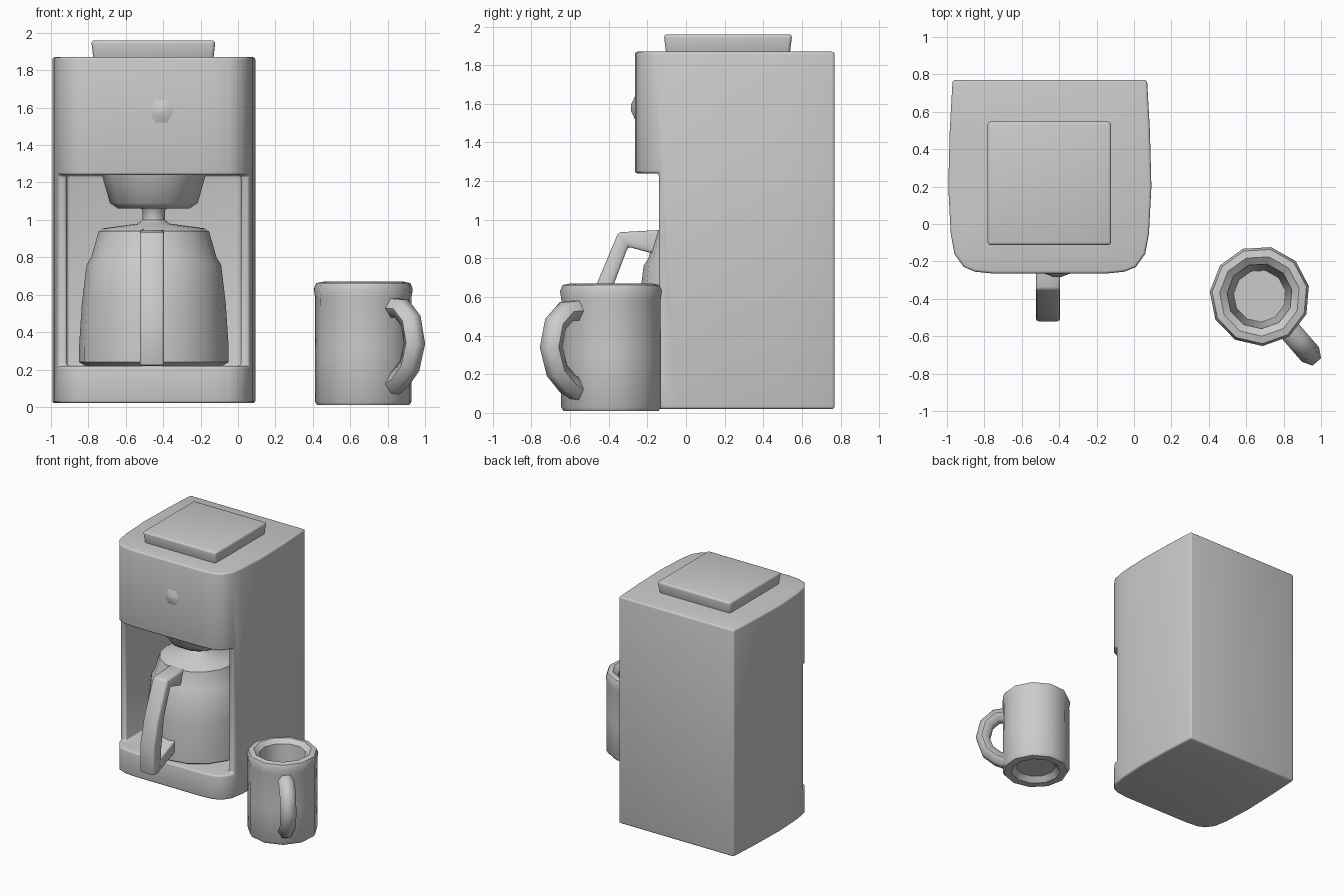
import bpy, bmesh, math
from mathutils import Vector

if "Cube" in bpy.data.objects:
    bpy.data.objects.remove(bpy.data.objects["Cube"], do_unlink=True)

grey = bpy.data.materials.new("light_grey")
grey.use_nodes = True
COLOUR = (0.6, 0.6, 0.6, 1)
grey.diffuse_color = COLOUR
grey.node_tree.nodes["Principled BSDF"].inputs["Base Color"].default_value = COLOUR


def activate(ob):
    bpy.ops.object.select_all(action="DESELECT")
    ob.select_set(True)
    bpy.context.view_layer.objects.active = ob


def finish(bm, name):
    bmesh.ops.recalc_face_normals(bm, faces=bm.faces)
    me = bpy.data.meshes.new(name)
    bm.to_mesh(me)
    bm.free()
    me.materials.append(grey)
    ob = bpy.data.objects.new(name, me)
    bpy.context.collection.objects.link(ob)
    return ob


def prism(name, outline, lo, hi, place=lambda a, b, h: (a, b, h)):
    """Extrude a flat outline between two heights."""
    bm = bmesh.new()
    rings = [[bm.verts.new(place(a, b, h)) for a, b in outline] for h in (lo, hi)]
    for ring in rings:
        bm.faces.new(ring)
    n = len(outline)
    for i in range(n):
        j = (i + 1) % n
        bm.faces.new((rings[0][i], rings[0][j], rings[1][j], rings[1][i]))
    return finish(bm, name)


def lathe(name, profile, x, y, sides, turn=0):
    """Revolve (radius, height) points; both ends are closed."""
    bm = bmesh.new()
    rings = []
    for r, z in profile:
        angles = [turn + math.tau * i / sides for i in range(sides)]
        rings.append([bm.verts.new((x + r * math.cos(a), y + r * math.sin(a), z))
                      for a in angles])
    for low, high in zip(rings, rings[1:]):
        for i in range(sides):
            j = (i + 1) % sides
            bm.faces.new((low[i], low[j], high[j], high[i]))
    bm.faces.new(rings[0])
    bm.faces.new(rings[-1])
    return finish(bm, name)


def bevel(ob, width, segments=3, angle=50):
    activate(ob)
    mod = ob.modifiers.new("bevel", "BEVEL")
    mod.width, mod.segments = width, segments
    mod.limit_method, mod.angle_limit = "ANGLE", math.radians(angle)
    bpy.ops.object.modifier_apply(modifier=mod.name)


def smooth(ob, angle=45):
    activate(ob)
    bpy.ops.object.shade_smooth_by_angle(angle=math.radians(angle))


CX, CY = -0.45, 0.14          # machine centre line and carafe centre

# Machine body: bowed sides and rounded front corners
half = [(0.52, 0.77), (0.535, 0.5), (0.543, 0.2), (0.53, -0.05),
        (0.51, -0.16), (0.46, -0.23), (0.4, -0.255), (0.3, -0.265)]
plan = [(CX + w, y) for w, y in half] + [(CX - w, y) for w, y in reversed(half)]
body = prism("machine_body", plan, 0.02, 1.87)

# Carafe bay: full width at the front, walled further back
bay = [(0.8, -0.6), (0.8, -0.14), (0.465, -0.14), (0.465, 0.62)]
bay_plan = [(CX + w, y) for w, y in bay] + [(CX - w, y) for w, y in reversed(bay)]
cutter = prism("bay_cutter", bay_plan, 0.22, 1.24)
cutter.hide_render = True
activate(body)
cut = body.modifiers.new("bay", "BOOLEAN")
cut.operation, cut.solver, cut.object = "DIFFERENCE", "EXACT", cutter
bpy.ops.object.modifier_apply(modifier=cut.name)
bpy.data.objects.remove(cutter, do_unlink=True)
bevel(body, 0.022)
smooth(body)

# Reservoir lid
lid = prism("lid", [(-0.785, -0.115), (-0.12, -0.115), (-0.12, 0.55), (-0.785, 0.55)],
            1.85, 1.96)
for v in lid.data.vertices:
    if v.co.z < 1.9:
        v.co.x = CX + (v.co.x - CX) * 0.96
        v.co.y = 0.2175 + (v.co.y - 0.2175) * 0.96
bevel(lid, 0.018)
smooth(lid)

# Small raised button on the front of the head
button = lathe("button", [(0.075, 0), (0.02, 0.022)], 0, 0, 6)
button.rotation_euler.x = math.pi / 2
button.location = (-0.41, -0.262, 1.58)
smooth(button, 60)

# Filter basket
basket = lathe("filter_basket", [(0.19, 1.06), (0.235, 1.09), (0.28, 1.25)],
               CX, CY, 10)
smooth(basket, 40)

# Carafe with shoulder, lid and knob
carafe = lathe("carafe", [(0.36, 0.215), (0.4, 0.24), (0.4, 0.32), (0.385, 0.55),
                          (0.36, 0.76), (0.335, 0.8), (0.295, 0.94)], CX, CY, 16)
smooth(carafe)
carafe_lid = lathe("carafe_lid", [(0.295, 0.935), (0.27, 0.955), (0.085, 0.98),
                                  (0.06, 1.0), (0.06, 1.05), (0.075, 1.07)], CX, CY, 16)
smooth(carafe_lid)

# Carafe handle: side outline given as (y, z), extruded across x
loop = [(-0.08, 0.95), (-0.35, 0.935), (-0.47, 0.65), (-0.52, 0.45), (-0.52, 0.22),
        (-0.44, 0.22), (-0.41, 0.45), (-0.38, 0.65), (-0.3, 0.86), (-0.08, 0.8)]
handle = prism("carafe_handle", loop, CX - 0.075, CX + 0.055, lambda a, b, h: (h, a, b))
bevel(handle, 0.015, 2)
smooth(handle)
brace = prism("handle_brace", [(-0.46, 0.22), (-0.2, 0.32), (-0.2, 0.42), (-0.46, 0.32)],
              CX - 0.07, CX + 0.05, lambda a, b, h: (h, a, b))
bevel(brace, 0.01, 2)
smooth(brace)

# Mug: recessed foot, thick rim and hollow inside
MX, MY = 0.672, -0.385
mug = lathe("mug", [(0.15, 0.05), (0.19, 0.01), (0.25, 0.01), (0.262, 0.03),
                    (0.262, 0.3), (0.26, 0.58), (0.268, 0.63), (0.255, 0.662),
                    (0.215, 0.67), (0.175, 0.64), (0.165, 0.5), (0.14, 0.12)],
            MX, MY, 11, 0.2)
smooth(mug)

# Mug handle: round tube pointing forward and to the left
direction = Vector((0.655, -0.755, 0))
path = [(0.22, 0.53), (0.31, 0.525), (0.385, 0.46), (0.415, 0.34), (0.375, 0.22),
        (0.3, 0.15), (0.22, 0.11)]
curve = bpy.data.curves.new("mug_handle", "CURVE")
curve.dimensions = "3D"
curve.bevel_depth, curve.bevel_resolution = 0.06, 1
curve.use_fill_caps = True
spline = curve.splines.new("POLY")
spline.points.add(len(path) - 1)
for point, (r, z) in zip(spline.points, path):
    point.co = (*(Vector((MX, MY, z)) + direction * r), 1)
mug_handle = bpy.data.objects.new("mug_handle", curve)
bpy.context.collection.objects.link(mug_handle)
activate(mug_handle)
bpy.ops.object.convert(target="MESH")
mug_handle = bpy.context.object
mug_handle.data.materials.clear()
mug_handle.data.materials.append(grey)
smooth(mug_handle, 60)
